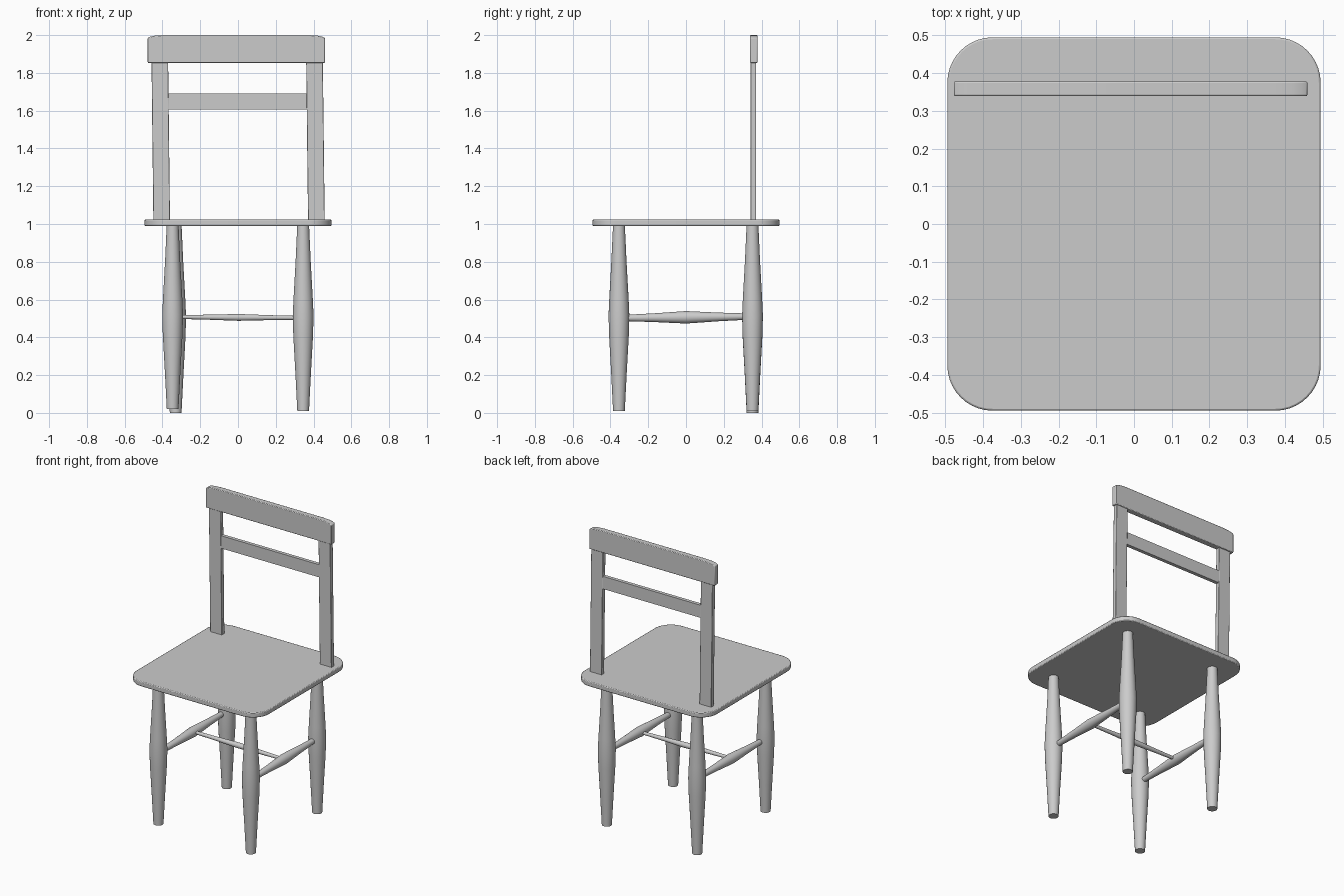
import bpy, bmesh, math
from mathutils import Vector

if "Cube" in bpy.data.objects:
    bpy.data.objects.remove(bpy.data.objects["Cube"])


def finish(name, bm, bevel=0.0):
    bmesh.ops.recalc_face_normals(bm, faces=bm.faces)
    me = bpy.data.meshes.new(name)
    bm.to_mesh(me)
    bm.free()
    ob = bpy.data.objects.new(name, me)
    bpy.context.collection.objects.link(ob)
    if bevel:
        mod = ob.modifiers.new("soft_edges", 'BEVEL')
        mod.width, mod.segments, mod.limit_method = bevel, 2, 'ANGLE'
        mod.angle_limit = math.radians(50)
    bpy.ops.object.select_all(action='DESELECT')
    ob.select_set(True)
    bpy.context.view_layer.objects.active = ob
    bpy.ops.object.shade_smooth_by_angle(angle=math.radians(35))
    return ob


def turned(name, start, end, profile, sides=32):
    """Lathe-turned rod; profile holds (fraction along axis, radius)."""
    a, b = Vector(start), Vector(end)
    rot = (b - a).to_track_quat('Z', 'Y')
    bm = bmesh.new()
    rings = []
    for t, r in profile:
        c = a.lerp(b, t)
        rings.append([bm.verts.new(c + rot @ Vector((r * math.cos(k), r * math.sin(k), 0)))
                      for k in (2 * math.pi * i / sides for i in range(sides))])
    for lo, hi in zip(rings, rings[1:]):
        for i in range(sides):
            j = (i + 1) % sides
            bm.faces.new((lo[i], lo[j], hi[j], hi[i]))
    bm.faces.new(rings[0][::-1])
    bm.faces.new(rings[-1])
    return finish(name, bm)


def slab(name, outline, depth, bevel=0.0):
    """Prism made from a 3D outline pushed along the depth vector."""
    bm = bmesh.new()
    base = [bm.verts.new(p) for p in outline]
    far = [bm.verts.new(Vector(p) + Vector(depth)) for p in outline]
    bm.faces.new(base)
    bm.faces.new(far[::-1])
    for i in range(len(base)):
        j = (i + 1) % len(base)
        bm.faces.new((base[i], base[j], far[j], far[i]))
    return finish(name, bm, bevel)


# Seat: rounded square board
half, rad, n = 0.495, 0.12, 10
seat = []
for q, (sx, sy) in enumerate([(1, 1), (-1, 1), (-1, -1), (1, -1)]):
    for i in range(n + 1):
        k = math.pi / 2 * (q + i / n)
        seat.append((sx * (half - rad) + rad * math.cos(k),
                     sy * (half - rad) + rad * math.sin(k), 0.99))
slab("seat", seat, (0, 0, 0.033), 0.005)

# Legs: double-tapered turnings, slightly uneven as in a handmade chair
LEG = [(0, 0.031), (0.2, 0.041), (0.4, 0.052), (0.51, 0.055), (0.6, 0.051), (0.8, 0.040), (1, 0.031)]
for name, x, y, z in [("front_left_leg", -0.346, -0.355, 0.02),
                      ("front_right_leg", 0.345, -0.355, 0.01),
                      ("back_left_leg", -0.33, 0.352, 0.0),
                      ("back_right_leg", 0.345, 0.352, 0.012)]:
    turned(name, (x, y, z), (x, y, 1.0), LEG)

# Stretchers: side pair swelling in the middle, joined by a thin cross rod
SIDE = [(0, 0.016), (0.25, 0.023), (0.5, 0.033), (0.75, 0.023), (1, 0.016)]
turned("left_stretcher", (-0.34, -0.34, 0.502), (-0.335, 0.34, 0.51), SIDE)
turned("right_stretcher", (0.345, -0.34, 0.502), (0.345, 0.34, 0.51), SIDE)
turned("cross_stretcher", (-0.335, 0, 0.508), (0.34, 0, 0.503),
       [(0, 0.010), (0.25, 0.013), (0.5, 0.018), (0.75, 0.013), (1, 0.010)])

# Back posts: flat boards leaning slightly to the left
for name, lo, hi in [("left_back_post", -0.404, -0.414), ("right_back_post", 0.415, 0.405)]:
    w, y = 0.044, 0.342
    slab(name, [(lo - w, y, 1.01), (lo + w, y, 1.01), (hi + w, y, 1.87), (hi - w, y, 1.87)],
         (0, 0.029, 0), 0.003)

# Middle slat
slab("middle_slat", [(-0.39, 0.345, 1.605), (0.38, 0.345, 1.605),
                     (0.38, 0.345, 1.69), (-0.39, 0.345, 1.69)], (0, 0.024, 0))

# Top rail: gently rounded shoulders
cx = -0.009
half_top = [(0.469, 1.853), (0.469, 1.985), (0.455, 1.992), (0.43, 1.997), (0.385, 2.0)]
right = [(cx + x, 0.339, z) for x, z in half_top]
left = [(cx - x, 0.339, z) for x, z in reversed(half_top)]
slab("top_rail", right + left, (0, 0.039, 0), 0.004)
